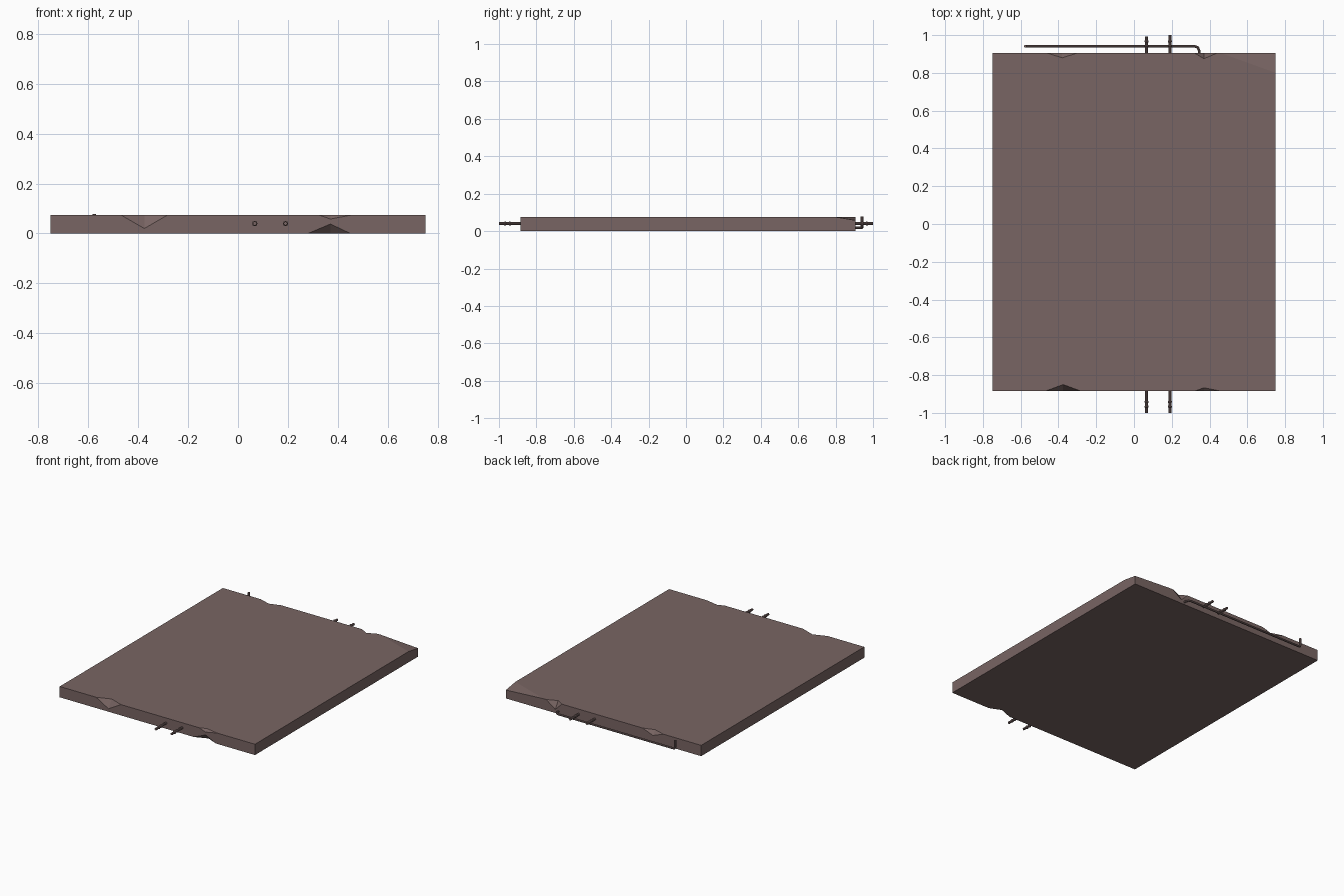
import bpy, bmesh
from mathutils import Vector

if "Cube" in bpy.data.objects:
    bpy.data.objects.remove(bpy.data.objects["Cube"])

X, Y0, Y1, H = 0.75, -0.885, 0.905, 0.075

mat = bpy.data.materials.new("dull_brown")
mat.diffuse_color = (0.19, 0.13, 0.125, 1)
mat.use_nodes = True
mat.node_tree.nodes["Principled BSDF"].inputs["Base Color"].default_value = mat.diffuse_color


def make_object(name, bm):
    bmesh.ops.recalc_face_normals(bm, faces=bm.faces)
    me = bpy.data.meshes.new(name)
    bm.to_mesh(me)
    bm.free()
    me.materials.append(mat)
    ob = bpy.data.objects.new(name, me)
    bpy.context.collection.objects.link(ob)
    return ob


def hull(bm, pts):
    tmp = bmesh.new()
    for p in pts:
        tmp.verts.new(p)
    bmesh.ops.convex_hull(tmp, input=tmp.verts)
    me = bpy.data.meshes.new("tmp")
    bmesh.ops.recalc_face_normals(tmp, faces=tmp.faces)
    tmp.to_mesh(me)
    tmp.free()
    bm.from_mesh(me)
    bpy.data.meshes.remove(me)


# Concrete slab
bm = bmesh.new()
bmesh.ops.create_cube(bm, size=1)
for v in bm.verts:
    v.co = (X if v.co.x > 0 else -X, Y1 if v.co.y > 0 else Y0, H if v.co.z > 0 else 0)
slab = make_object("slab", bm)

# Chipped edges: x left, x middle, x right, edge side (y), top or bottom, depth in y, depth in z
chips = [
    (-0.47, -0.375, -0.28, -1, 1, 0.035, 0.055),
    (0.32, 0.37, 0.46, -1, 1, 0.018, 0.017),
    (0.28, 0.37, 0.45, -1, -1, 0.035, 0.038),
    (0.32, 0.37, 0.44, 1, 1, 0.03, 0.05),
    (-0.46, -0.38, -0.30, 1, 1, 0.025, 0.03),
]
bm = bmesh.new()
for xl, xm, xr, sy, sz, dy, dz in chips:
    y, z = (Y1 if sy > 0 else Y0), (H if sz > 0 else 0)
    hull(bm, [(xl, y, z), (xr, y, z), (xm, y - sy * dy, z), (xm, y, z - sz * dz),
              (xm, y + sy * 0.05, z + sz * 0.05)])
# Worn back right corner
hull(bm, [(0.46, Y1, H), (X, 0.80, H), (X, Y1, 0.058), (0.85, 1.0, 0.15)])
cutter = make_object("chip_cutter", bm)
cutter.hide_render = True

mod = slab.modifiers.new("chips", "BOOLEAN")
mod.operation, mod.object, mod.solver = "DIFFERENCE", cutter, "EXACT"
bpy.context.view_layer.objects.active = slab
bpy.ops.object.modifier_apply(modifier=mod.name)
bpy.data.objects.remove(cutter)


# Round bar swept along a path of (point, radius)
def bar(name, path, sides=8):
    cu = bpy.data.curves.new(name, "CURVE")
    cu.dimensions = "3D"
    cu.bevel_depth = 1
    cu.bevel_resolution = (sides - 4) // 2
    cu.use_fill_caps = True
    sp = cu.splines.new("POLY")
    sp.points.add(len(path) - 1)
    for q, (p, r) in zip(sp.points, path):
        q.co = (*p, 1)
        q.radius = r
    cu.materials.append(mat)
    ob = bpy.data.objects.new(name, cu)
    bpy.context.collection.objects.link(ob)
    bpy.ops.object.select_all(action="DESELECT")
    ob.select_set(True)
    bpy.context.view_layer.objects.active = ob
    bpy.ops.object.convert(target="MESH")
    bpy.ops.object.shade_smooth_by_angle()


# Ribbed reinforcing bar stubs at both ends
for x, end in ((0.067, 0.993), (0.19, 1.0)):
    for s, label in ((-1, "front"), (1, "back")):
        e = 1.0 if s < 0 else end
        path = [((x, s * 0.86, 0.04), 0.008)]
        for rib in (0.942, 0.967):
            for off, r in ((-0.006, 0.008), (-0.003, 0.011), (0.003, 0.011), (0.006, 0.008)):
                path.append(((x, s * (rib + off), 0.04), r))
        path.append(((x, s * e, 0.04), 0.008))
        bar(f"{label}_bar_{x}", path)

# Bent bar along the back edge with an upturned end
pts = [(0.345, 0.88, 0.018), (0.345, 0.918, 0.018), (0.338, 0.934, 0.018), (0.322, 0.941, 0.018),
       (-0.565, 0.941, 0.018), (-0.573, 0.941, 0.021), (-0.576, 0.941, 0.029), (-0.576, 0.941, 0.078)]
bar("bent_bar", [(p, 0.007) for p in pts])
